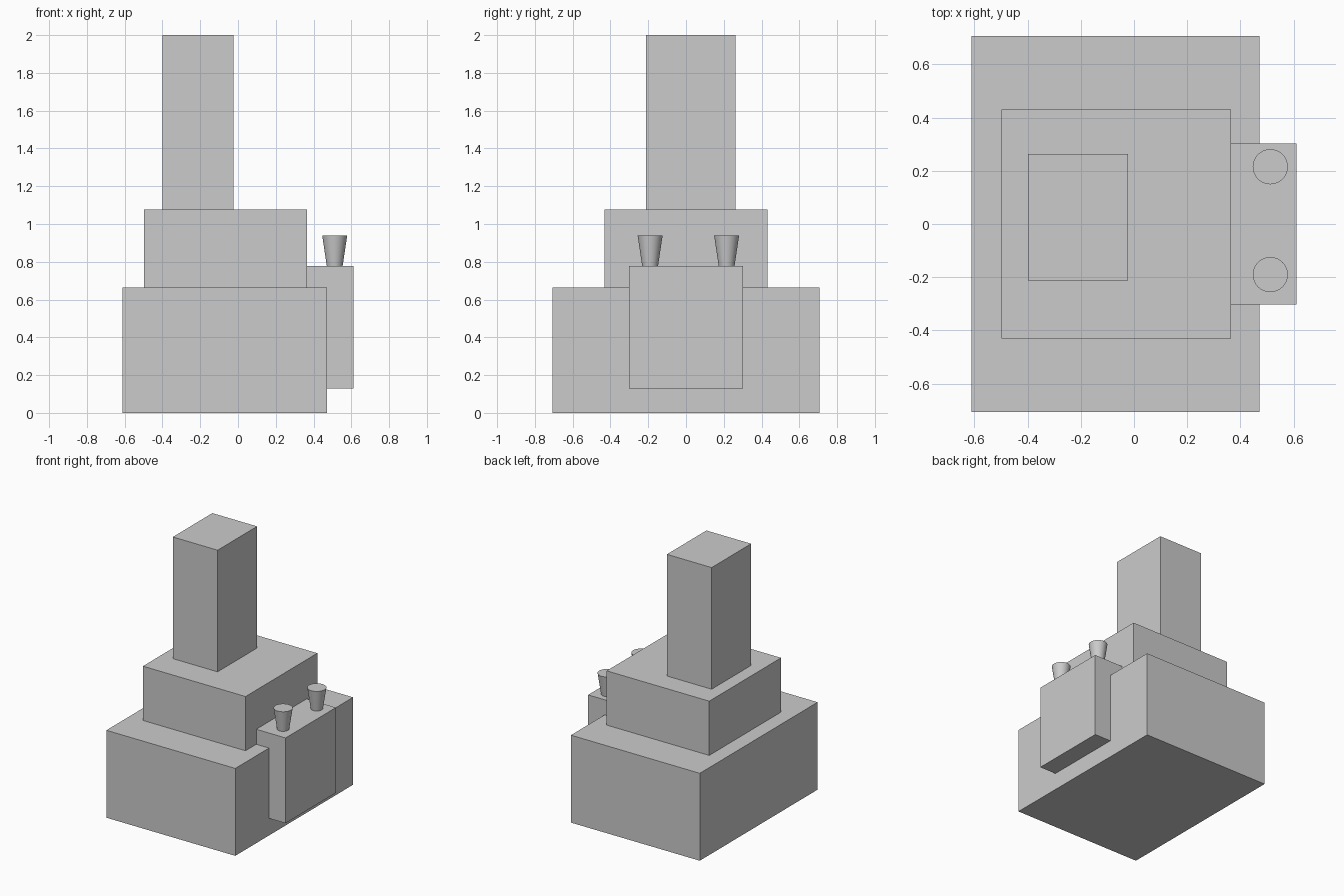
import bpy

if "Cube" in bpy.data.objects:
    bpy.data.objects.remove(bpy.data.objects["Cube"])


def box(name, x, y, z):
    """Axis-aligned box from (min, max) pairs."""
    bpy.ops.mesh.primitive_cube_add(
        size=1, location=[(a + b) / 2 for a, b in (x, y, z)])
    ob = bpy.context.object
    ob.name = name
    ob.scale = [b - a for a, b in (x, y, z)]
    bpy.ops.object.transform_apply(location=False, rotation=False, scale=True)
    return ob


# Stepped body and tower
box("base_block", (-0.611, 0.472), (-0.707, 0.707), (0, 0.664))
box("middle_block", (-0.497, 0.365), (-0.431, 0.431), (0.664, 1.076))
box("tower", (-0.399, -0.023), (-0.212, 0.262), (1.076, 2.0))

# Side box set into the base
box("side_box", (0.365, 0.611), (-0.302, 0.302), (0.13, 0.778))

# Flared pots on the side box
for name, y in (("pot_front", -0.19), ("pot_back", 0.215)):
    bpy.ops.mesh.primitive_cone_add(
        vertices=32, radius1=0.042, radius2=0.066, depth=0.16,
        location=(0.512, y, 0.858))
    bpy.context.object.name = name
    bpy.ops.object.shade_smooth_by_angle()
